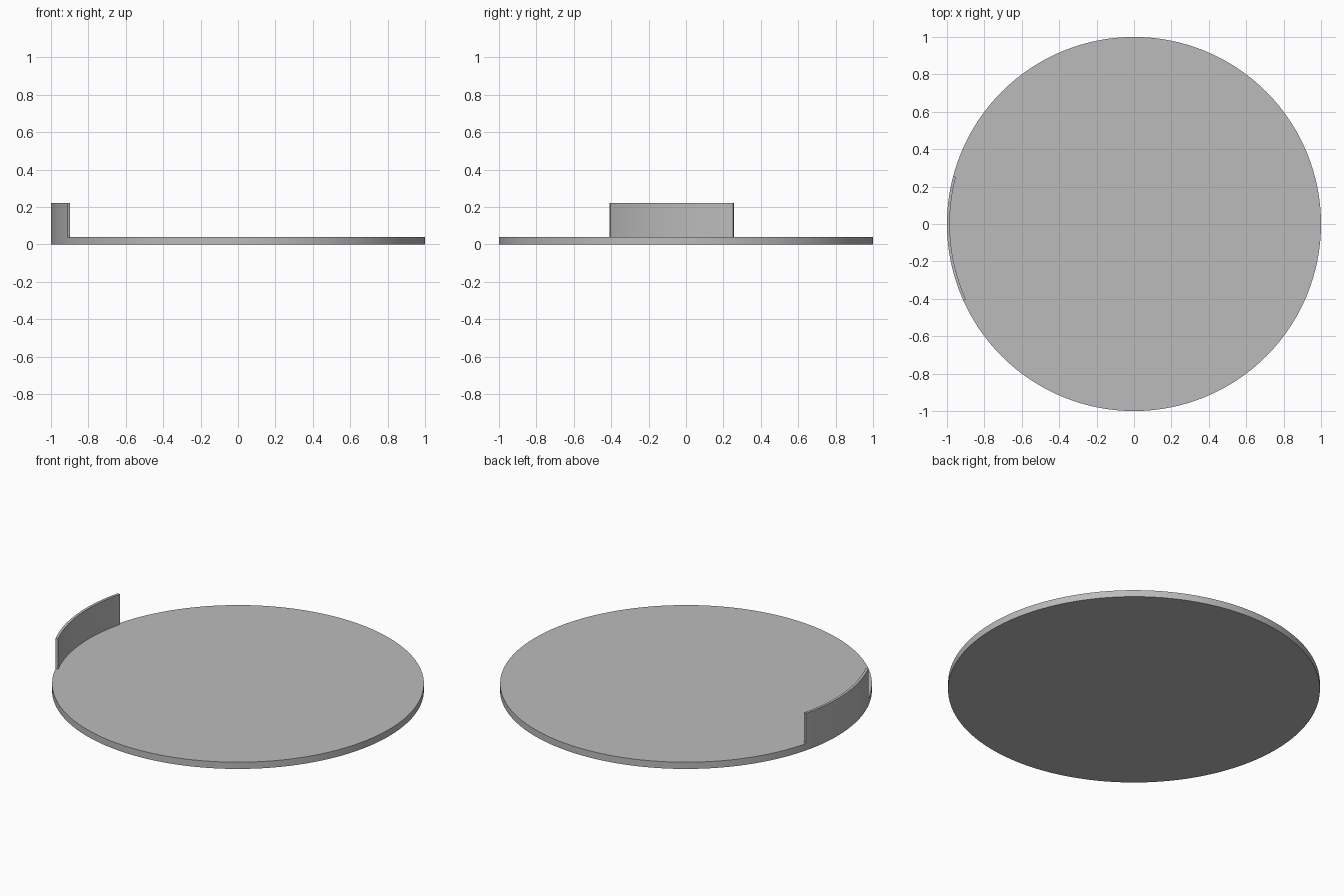
import bpy
import bmesh
from math import cos, sin, radians, pi

cube = bpy.data.objects.get("Cube")
if cube:
    bpy.data.objects.remove(cube, do_unlink=True)

grey = bpy.data.materials.new("plain grey")
grey.use_nodes = True
grey.diffuse_color = (0.5, 0.5, 0.5, 1)
grey.node_tree.nodes["Principled BSDF"].inputs["Base Color"].default_value = (0.5, 0.5, 0.5, 1)


def arc(radius, start, end, steps):
    """Points along an arc, angles in radians."""
    angles = [start + (end - start) * i / steps for i in range(steps + 1)]
    return [(radius * cos(a), radius * sin(a)) for a in angles]


def extrude_outline(name, outline, bottom, top):
    """Solid made by raising a closed counter-clockwise outline."""
    bm = bmesh.new()
    face = bm.faces.new([bm.verts.new((x, y, bottom)) for x, y in outline])
    raised = bmesh.ops.extrude_face_region(bm, geom=[face], use_keep_orig=True)
    for v in raised["geom"]:
        if isinstance(v, bmesh.types.BMVert):
            v.co.z = top
    bmesh.ops.recalc_face_normals(bm, faces=bm.faces)
    mesh = bpy.data.meshes.new(name)
    bm.to_mesh(mesh)
    bm.free()
    mesh.materials.append(grey)
    obj = bpy.data.objects.new(name, mesh)
    bpy.context.collection.objects.link(obj)
    bpy.ops.object.select_all(action="DESELECT")
    obj.select_set(True)
    bpy.context.view_layer.objects.active = obj
    bpy.ops.object.shade_smooth_by_angle(angle=radians(30))
    return obj


# Flat round base
extrude_outline("base_disc", arc(1, 0, 2 * pi, 128)[:-1], 0, 0.04)

# Thin curved lip standing flush with the rim on the right side
start, end = radians(165.2), radians(204.2)
lip = arc(1, start, end, 24) + arc(0.985, end, start, 24)
extrude_outline("rim_wall", lip, 0.04, 0.22)
